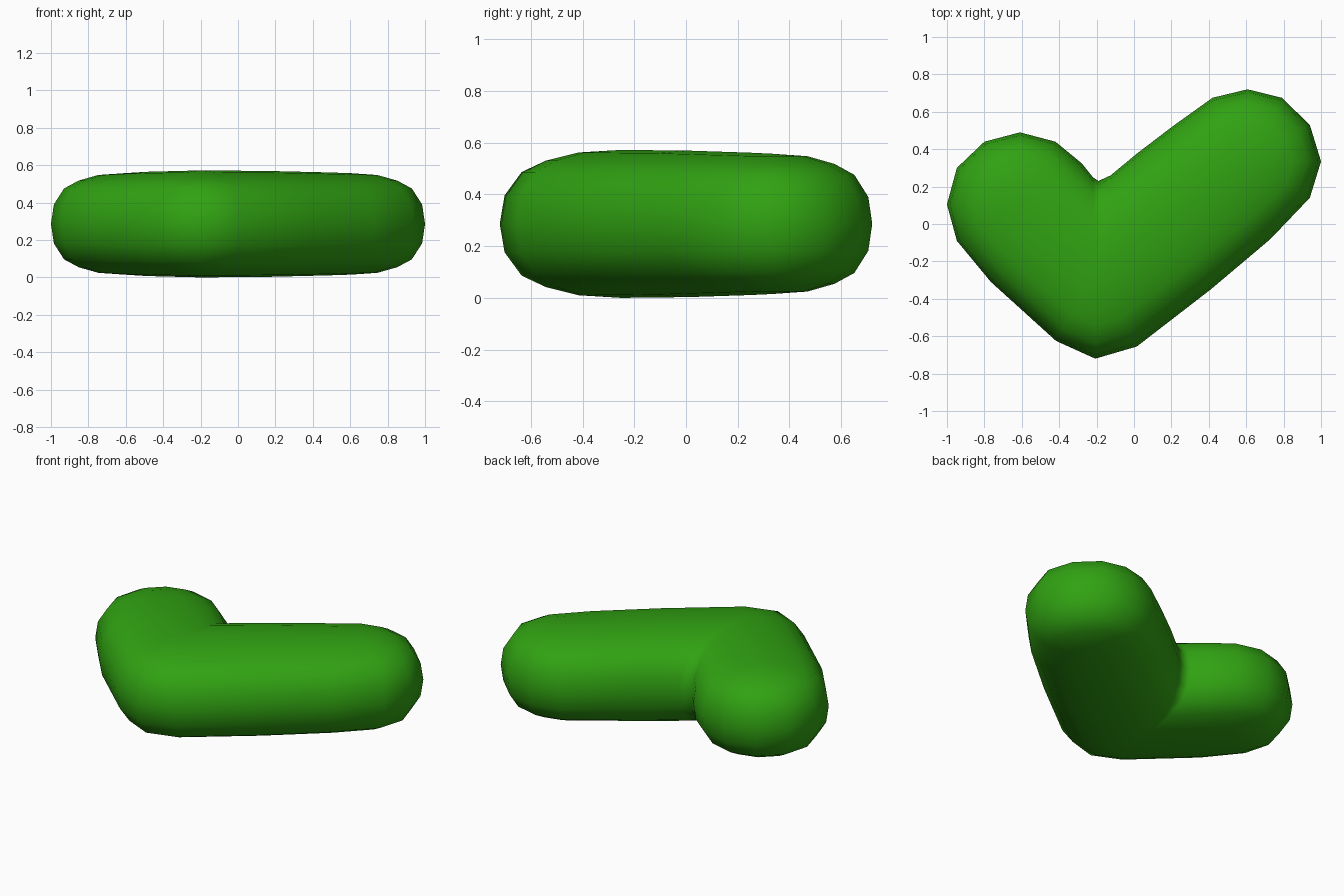
import bpy, bmesh
from mathutils import Vector

if "Cube" in bpy.data.objects:
    bpy.data.objects.remove(bpy.data.objects["Cube"])

# Plan outline of the tick: (x, y, s); s is the matching spot on the centreline
# (-1 = short arm end, 0 = elbow, 1 = long arm end)
OUTLINE = [
    (-.19, .23, 0), (-.125, .26, 0), (.02, .38, .45), (.217, .53, .85),
    (.42, .675, 1), (.607, .72, 1), (.79, .675, 1), (.94, .53, 1),
    (1, .335, 1), (.94, .14, 1), (.73, -.08, .85), (.41, -.35, .45),
    (.015, -.655, 0), (-.207, -.72, 0), (-.417, -.625, 0), (-.765, -.31, -.7),
    (-.947, -.09, -1), (-1, .105, -1), (-.947, .30, -1), (-.80, .44, -1),
    (-.61, .49, -1), (-.42, .44, -1), (-.28, .325, -.7), (-.22, .25, 0),
]
SHORT_END, ELBOW, LONG_END = Vector((-.61, .105)), Vector((-.2, -.25)), Vector((.607, .335))
MID = .286
# Cross-section: (fraction of half width, fraction of half height)
PROFILE = [(0, 1), (.35, .965), (.62, .855), (.82, .7), (.96, .385), (1, 0)]


def centre(s):
    return ELBOW.lerp(LONG_END if s > 0 else SHORT_END, abs(s))


# Rings run from the top ridge, out around the rim, to the bottom ridge
rings = PROFILE + [(t, -h) for t, h in reversed(PROFILE[:-1])]
bm = bmesh.new()
loops = []
for t, h in rings:
    loop = []
    for x, y, s in OUTLINE:
        p = centre(s).lerp(Vector((x, y)), t)
        loop.append(bm.verts.new((p.x, p.y, MID + h * (MID - .015 * s * s))))
    loops.append(loop)
n = len(OUTLINE)
for a, b in zip(loops, loops[1:]):
    for i in range(n):
        j = (i + 1) % n
        bm.faces.new((a[i], a[j], b[j], b[i]))

# Close the ridges along the centreline
bmesh.ops.remove_doubles(bm, verts=bm.verts[:], dist=.0005)
bmesh.ops.recalc_face_normals(bm, faces=bm.faces[:])
for f in bm.faces:
    f.smooth = True

mesh = bpy.data.meshes.new("check_mark")
bm.to_mesh(mesh)
bm.free()
check_mark = bpy.data.objects.new("check_mark", mesh)
bpy.context.collection.objects.link(check_mark)

green = bpy.data.materials.new("green")
green.diffuse_color = (.03, .36, .006, 1)
green.use_nodes = True
green.node_tree.nodes["Principled BSDF"].inputs["Base Color"].default_value = green.diffuse_color
mesh.materials.append(green)
